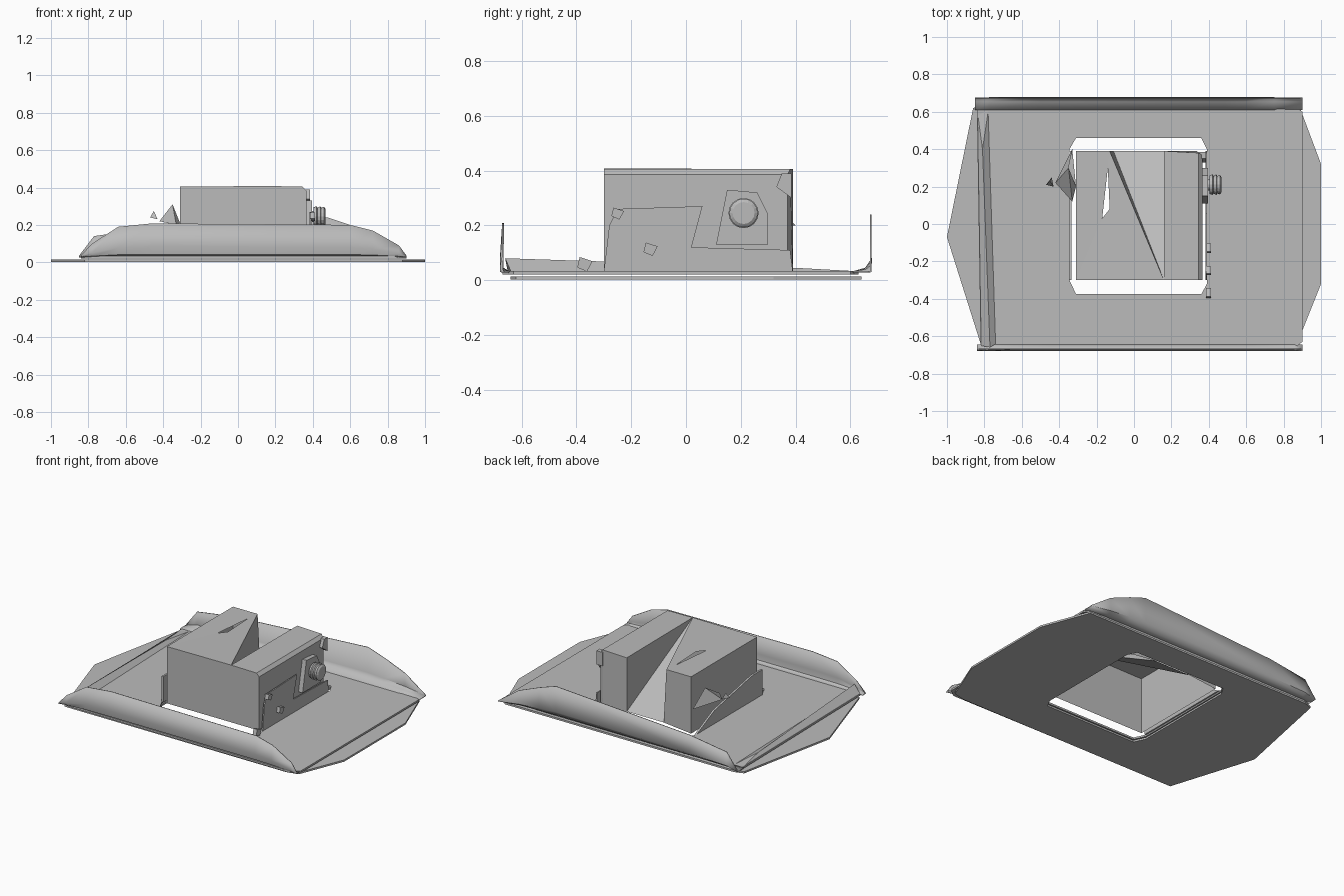
import bpy, bmesh, math
from mathutils import Vector

cube = bpy.data.objects.get("Cube")
if cube:
    bpy.data.objects.remove(cube)

grey = bpy.data.materials.new("plain grey")
grey.use_nodes = True
COLOUR = (0.5, 0.5, 0.5, 1)
grey.diffuse_color = COLOUR
grey.node_tree.nodes["Principled BSDF"].inputs["Base Color"].default_value = COLOUR


def finish(name, bm, thick=0, smooth=False):
    me = bpy.data.meshes.new(name)
    bm.to_mesh(me)
    bm.free()
    ob = bpy.data.objects.new(name, me)
    bpy.context.collection.objects.link(ob)
    me.materials.append(grey)
    if thick:
        mod = ob.modifiers.new("thickness", "SOLIDIFY")
        mod.thickness, mod.offset = thick, 0
    if smooth:
        bpy.ops.object.select_all(action="DESELECT")
        ob.select_set(True)
        bpy.context.view_layer.objects.active = ob
        bpy.ops.object.shade_smooth_by_angle(angle=math.radians(40))
    return ob


def surface(name, points, faces, thick=0):
    bm = bmesh.new()
    vs = [bm.verts.new(p) for p in points]
    for f in faces:
        bm.faces.new([vs[i] for i in f])
    return finish(name, bm, thick)


def sheet(name, outline, hole, z, thick):
    """Flat sheet with an opening."""
    bm = bmesh.new()
    for loop in (outline, hole):
        vs = [bm.verts.new((x, y, z)) for x, y in loop]
        for a, b in zip(vs, vs[1:] + vs[:1]):
            bm.edges.new((a, b))
    bmesh.ops.triangle_fill(bm, edges=bm.edges[:], use_beauty=True, normal=(0, 0, 1))
    finish(name, bm, thick)


def side_plate(name, x0, x1, profile):
    """Extrude a (y, z) profile along x."""
    bm = bmesh.new()
    face = bm.faces.new([bm.verts.new((x0, y, z)) for y, z in profile])
    ext = bmesh.ops.extrude_face_region(bm, geom=[face])["geom"]
    bmesh.ops.translate(bm, vec=(x1 - x0, 0, 0),
                        verts=[g for g in ext if isinstance(g, bmesh.types.BMVert)])
    bmesh.ops.recalc_face_normals(bm, faces=bm.faces[:])
    finish(name, bm)


def tray_wall(name, stations, section):
    """Curved upright wall: section gives (y, share of height)."""
    bm = bmesh.new()
    rows = [[bm.verts.new((x, y, 0.03 + t * (h - 0.03))) for y, t in section]
            for x, h in stations]
    for a, b in zip(rows, rows[1:]):
        for i in range(len(section) - 1):
            bm.faces.new((a[i], b[i], b[i + 1], a[i + 1]))
    finish(name, bm, 0.006, True)


# Tray: pointed lower sheet and rectangular floor, both with the opening
opening = [(-.31, .46), (.36, .46), (.39, .4), (.39, -.32),
           (.36, -.375), (-.31, -.375), (-.345, -.3), (-.345, .4)]
sheet("lower_sheet", [(-1, -.07), (-.86, .62), (-.8, .64), (.88, .64), (1, .32),
                      (1, -.32), (.88, -.62), (.8, -.64), (-.82, -.64)], opening, .008, .012)
sheet("tray_floor", [(-.84, .62), (-.8, .63), (.86, .63), (.9, .6), (.9, -.63),
                     (.85, -.67), (-.77, -.66), (-.82, -.65)], opening, .027, .012)

# Tray walls and the folded left edge
tray_wall("back_wall", [(-.85, .035), (-.77, .14), (-.5, .18), (.48, .24), (.6, .2),
                        (.75, .14), (.9, .035)],
          [(.61, 0), (.655, .06), (.675, .2), (.674, 1)])
tray_wall("front_wall", [(-.84, .035), (-.78, .1), (-.64, .19), (-.46, .208), (.6, .2),
                         (.72, .17), (.86, .09), (.9, .035)],
          [(-.645, 0), (-.67, .08), (-.676, .3), (-.668, 1)])
surface("edge_fold", [(-.84, .62, .03), (-.82, -.65, .03), (-.77, -.66, .08), (-.81, .4, .045),
                      (-.74, -.64, .034), (-.78, .6, .034)],
        [(0, 1, 2, 3), (3, 2, 4, 5), (0, 3, 5)])

# Housing shell with a wedge-shaped break in the top and back
L, R, F, B, T, Z = -.31, .365, -.3, .39, .405, .03
pts = [(L, F, T), (.16, F, T + .003), (-.13, B, T), (L, B, T),
       (-.14, .3, T), (-.13, .08, T), (-.17, .03, T),
       (R - .02, F, T), (R - .02, B - .01, T), (.16, B, T),
       (R, F, T - .02), (R, B - .02, T - .02), (R, F, Z), (R, B - .02, Z),
       (L, F, Z), (L, B, Z), (-.11, B, Z + .02), (.16, B, Z + .02), (R - .03, B, Z)]
surface("housing", pts, [
    (0, 1, 5, 6), (1, 2, 4, 5), (3, 0, 6), (3, 6, 4, 2),
    (1, 7, 8, 9), (7, 10, 11, 8), (10, 12, 13, 11),
    (14, 12, 10, 7, 1, 0), (15, 14, 0, 3), (15, 3, 2, 16),
    (18, 17, 9, 8), (18, 8, 11, 13),
    (1, 9, 17), (1, 16, 2), (1, 17, 16)])

# Side brackets
side_plate("left_bracket", .382, .39, [(-.3, .03), (-.28, .2), (-.25, .26), (.06, .27),
                                       (.02, .12), (.38, .11), (.39, .03)])
side_plate("right_bracket", -.348, -.335, [(-.3, .03), (-.3, .2), (-.2, .2), (.2, .12), (.39, .03)])
surface("right_flange", [(-.33, .12, .2), (-.33, .4, .2), (-.42, .22, .22), (-.35, .3, .31),
                         (-.31, .2, .21)],
        [(0, 2, 4), (0, 3, 2), (1, 2, 3), (1, 4, 2), (0, 4, 3)])
surface("right_clamp", [(-.47, .21, .24), (-.43, .2, .23), (-.44, .25, .24), (-.45, .23, .275)],
        [(0, 1, 3), (1, 2, 3), (2, 0, 3), (0, 2, 1)])

# Knob mount and ribbed knob
side_plate("knob_mount", .36, .395, [(.11, .13), (.15, .33), (.26, .32), (.3, .24), (.3, .13)])
side_plate("corner_latch", .34, .385, [(.33, .34), (.35, .39), (.385, .39), (.385, .3)])
bm = bmesh.new()
rings = []
for x, r in ((.39, .03), (.405, .03), (.405, .05), (.42, .055), (.425, .047),
             (.44, .055), (.445, .047), (.46, .052), (.468, .04)):
    rings.append([bm.verts.new((x, .21 + r * math.cos(i * math.tau / 16),
                                .245 + r * math.sin(i * math.tau / 16))) for i in range(16)])
for a, b in zip(rings, rings[1:]):
    for i in range(16):
        j = (i + 1) % 16
        bm.faces.new((a[i], a[j], b[j], b[i]))
bm.faces.new(rings[-1])
finish("knob", bm)

# Small fasteners on the left bracket
for i, (y, z, r) in enumerate(((-.13, .115, .028), (-.25, .245, .025), (-.37, .06, .03))):
    side_plate(f"fastener_{i + 1}", .385, .412,
               [(y + r * math.cos(a), z + r * math.sin(a)) for a in (.3, 2.2, 3.6, 5)])
